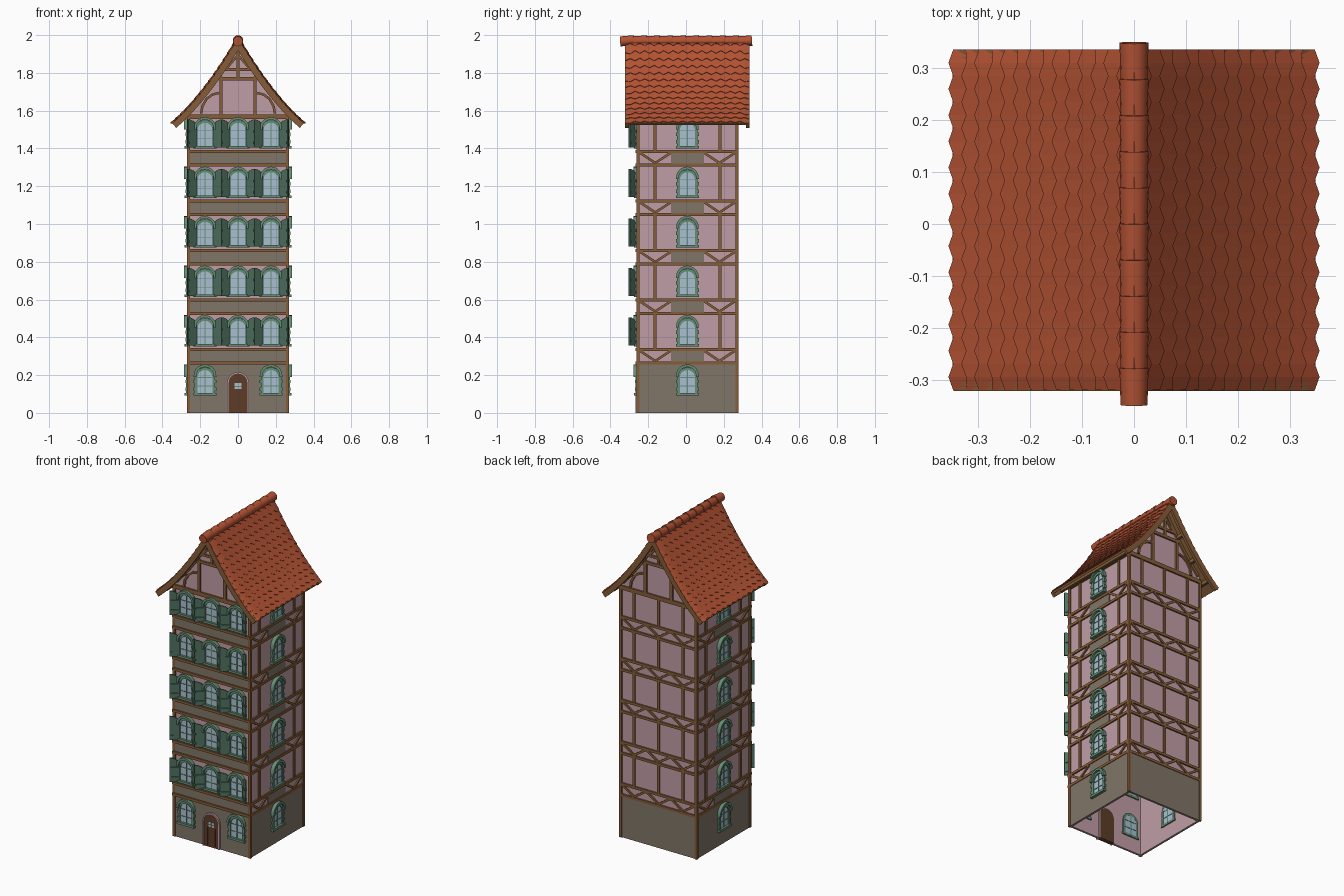
import bpy, bmesh
from math import sin, cos, pi, radians, sqrt
from mathutils import Matrix, Vector

if "Cube" in bpy.data.objects:
    bpy.data.objects.remove(bpy.data.objects["Cube"])

COLOURS = {
    "pink_plaster": (0.53, 0.34, 0.38), "grey_stone": (0.22, 0.18, 0.14),
    "timber": (0.24, 0.11, 0.04), "clay_tile": (0.45, 0.085, 0.033),
    "frame_green": (0.13, 0.27, 0.18), "shutter_green": (0.08, 0.17, 0.12),
    "pale_glass": (0.40, 0.53, 0.63), "door_brown": (0.11, 0.045, 0.02),
}
MATS = {}
for label, rgb in COLOURS.items():
    m = bpy.data.materials.new(label)
    m.use_nodes = True
    m.diffuse_color = (*rgb, 1)
    m.node_tree.nodes["Principled BSDF"].inputs["Base Color"].default_value = (*rgb, 1)
    MATS[label] = m

YC = 0.0075     # centre of the walls in depth
WALL = 0.26     # half width of the walls
STOREY = 0.262
parts = {}


def side(k):
    """Frame of one wall: 0 front, 1 left, 2 back, 3 right."""
    return Matrix.Translation((0, YC, 0)) @ Matrix.Rotation(k * pi / 2, 4, "Z")


def mesh(name):
    return parts.setdefault(name, bmesh.new())


def prism(name, pts, y0, y1, M=Matrix()):
    """Extrude an x-z outline from y0 to y1."""
    bm = mesh(name)
    a, b = [[bm.verts.new(M @ Vector((x, y, z))) for x, z in pts] for y in (y0, y1)]
    bm.faces.new(a)
    bm.faces.new(b[::-1])
    for i in range(len(pts)):
        j = (i + 1) % len(pts)
        bm.faces.new((a[j], a[i], b[i], b[j]))


def box(name, x0, x1, z0, z1, y0, y1, M=Matrix()):
    prism(name, [(x0, z0), (x1, z0), (x1, z1), (x0, z1)], y0, y1, M)


def beam(name, a, b, w, y0, y1, M):
    """Straight timber between two x-z points."""
    a, b = Vector(a), Vector(b)
    d = (b - a).normalized() * w / 2
    n = Vector((-d.y, d.x))
    prism(name, [a + n, a - n, b - n, b + n], y0, y1, M)


def arc(cx, cz, r, n=10):
    return [(cx + r * cos(pi * i / n), cz + r * sin(pi * i / n)) for i in range(n + 1)]


def arch(cx, z0, spring, r):
    return [(cx - r, z0), (cx + r, z0)] + arc(cx, spring, r)


def arch_ring(name, cx, z0, spring, r0, r1, y0, y1, M):
    pts = [(cx + r1, z0)] + arc(cx, spring, r1) + [(cx - r1, z0), (cx - r0, z0)]
    pts += arc(cx, spring, r0)[::-1] + [(cx + r0, z0)]
    prism(name, pts, y0, y1, M)


def roof_pt(x, off):
    """Point on the flared roof line, offset from the tile surface."""
    s = -1.74 + 2.5 * x
    L, t = sqrt(1 + s * s), x / 0.35
    return (x - off * s / L * t, 1.995 - 1.74 * x + 1.25 * x * x + off * (t / L + L * (1 - t)))


def roof_strip(name, off0, off1, y0, y1, x_end=0.352, M=Matrix()):
    xs = [x_end * i / 10 for i in range(11)]
    half = [roof_pt(x, off0) for x in xs] + [roof_pt(x, off1) for x in xs[::-1]]
    for sx in (1, -1):
        prism(name, [(sx * x, z) for x, z in half], y0, y1, M)


# Hollow walls with gables, open underneath
top = [(WALL * i / 6, roof_pt(WALL * i / 6, -0.02)[1]) for i in range(7)]
outline = [(-WALL, 0), (WALL, 0)] + top[::-1] + [(-x, z) for x, z in top[1:]]
prism("walls", outline, -WALL, WALL, side(0))
bm = mesh("walls")
bmesh.ops.delete(bm, geom=[f for f in bm.faces if all(v.co.z < 0.01 for v in f.verts)],
                 context="FACES_ONLY")


# Arched window with hood, frame, sill and glazing bars
def window(cx, z, M):
    spring = z + 0.09
    prism("window_glass", arch(cx, z, spring, 0.045), -0.268, -0.245, M)
    arch_ring("window_frames", cx, z, spring, 0.040, 0.054, -0.275, -0.244, M)
    arch_ring("window_hoods", cx, spring + 0.004, spring + 0.01, 0.046, 0.06, -0.286, -0.262, M)
    box("window_frames", cx - 0.06, cx + 0.06, z - 0.006, z + 0.008, -0.282, -0.244, M)
    box("window_frames", cx - 0.003, cx + 0.003, z, spring + 0.042, -0.271, -0.243, M)
    for h in (0.045, 0.09):
        box("window_frames", cx - 0.042, cx + 0.042, z + h - 0.002, z + h + 0.002, -0.271, -0.243, M)
    for sx in (-1, 1):
        for h in (0.02, 0.06):
            box("window_frames", cx + sx * 0.053 - 0.007, cx + sx * 0.053 + 0.007,
                z + h, z + h + 0.018, -0.277, -0.262, M)


# Pair of half-open shutters with battens
def shutters(cx, z, M):
    w, h = 0.058, 0.15
    curve = [(w - w * sin(pi / 2 * i / 5), h - 0.05 + 0.05 * cos(pi / 2 * i / 5)) for i in range(6)]
    for sx in (-1, 1):
        H = M @ Matrix.Translation((cx + sx * 0.045, -0.272, z)) @ Matrix.Rotation(-sx * radians(38), 4, "Z")
        prism("shutters", [(sx * x, y) for x, y in [(0, 0), (w, 0)] + curve], -0.004, 0.004, H)
        for b in (0.02, 0.08):
            box("shutters", sx * 0.006, sx * (w - 0.006), b, b + 0.012, -0.008, 0.008, H)


for k in range(4):
    M = side(k)
    # Stone ground storey, corner posts and eaves beam
    box("ground_storey", -0.264, 0.264, 0, 0.26, -0.265, -0.259, M)
    box("corner_posts", 0.254, 0.27, 0, 1.575, -0.27, -0.254, M)
    box("eaves_beams", -0.262, 0.262, 1.555, 1.58, -0.27, -0.255, M)
    for n in range(5):
        z = 0.265 + STOREY * n
        out = -0.276 if k == 0 else -0.269
        for h in (0, 0.07):
            box("floor_beams", -0.27, 0.27, z + h - 0.008, z + h + 0.008, out, -0.255, M)
        # Stone panels and zigzag braces between the floor beams
        if k == 0:
            box("front_panels", -0.255, 0.255, z, z + 0.07, -0.267, -0.258, M)
        else:
            posts = (-0.17, 0, 0.17) if k == 2 else (-0.172, 0.172)
            for x in posts:
                box("wall_posts", x - 0.008, x + 0.008, z + 0.07, z + STOREY, -0.268, -0.255, M)
            vees = (-0.17, 0, 0.17) if k == 2 else (-0.17, 0.17)
            for c in vees:
                for sx in (-1, 1):
                    beam("wall_braces", (c, z + 0.01), (c + sx * 0.082, z + 0.064), 0.013, -0.268, -0.255, M)
            if k != 2:
                box("side_panels", -0.088, 0.088, z, z + 0.07, -0.264, -0.258, M)
        # Upper windows
        if k == 0:
            for cx in (-0.175, 0, 0.175):
                window(cx, z + 0.093, M)
                shutters(cx, z + 0.091, M)
        elif k != 2:
            window(0, z + 0.093, M)
    # Ground floor windows
    for cx in {0: (-0.175, 0.175), 2: ()}.get(k, (0,)):
        window(cx, 0.097, M)

    # Gable timbers
    if k in (0, 2):
        y = (-0.27, -0.255)
        roof_strip("gable_rafters", -0.019, -0.036, *y, 0.262, M)
        box("gable_timbers", -0.1, 0.1, 1.76, 1.778, *y, M)
        box("gable_timbers", -0.075, 0.075, 1.81, 1.825, *y, M)
        box("gable_timbers", -0.007, 0.007, 1.77, 1.93, *y, M)
        for sx in (-1, 1):
            box("gable_timbers", sx * 0.09 - 0.009, sx * 0.09 + 0.009, 1.58, 1.78, *y, M)
            beam("gable_timbers", (sx * 0.058, 1.825), (0, 1.895), 0.011, *y, M)
            bend = [(sx * (0.095 + 0.1 * sin(a)), 1.585 + 0.11 * cos(a)) for a in (0, 0.4, 0.8, 1.2, 1.57)]
            for a, b in zip(bend, bend[1:]):
                beam("gable_braces", a, b, 0.013, *y, M)

# Arched front door with surround, panes and planks
F = side(0)
prism("door", arch(0, 0, 0.158, 0.05), -0.271, -0.245, F)
arch_ring("door_surround", 0, 0, 0.158, 0.05, 0.058, -0.276, -0.246, F)
for x in (-0.026, 0, 0.026):
    box("door_planks", x - 0.002, x + 0.002, 0.01, 0.12, -0.274, -0.268, F)
for x in (-0.019, 0.001):
    for z in (0.126, 0.143):
        box("door_panes", x, x + 0.018, z, z + 0.014, -0.273, -0.268, F)

# Roof boards, barge boards and purlins
roof_strip("roof_boards", -0.004, -0.018, -0.31, 0.322)
roof_strip("barge_boards", -0.006, -0.038, -0.322, -0.302)
roof_strip("barge_boards", -0.006, -0.038, 0.318, 0.335)
for x in (0.1, 0.2, 0.3):
    px, pz = roof_pt(x, -0.026)
    for sx in (-1, 1):
        box("purlins", sx * px - 0.008, sx * px + 0.008, pz - 0.012, pz + 0.01, -0.31, 0.322)

# Overlapping tile courses with scalloped lower edges
bm = mesh("roof_tiles")
COURSES, STEPS = 14, 26
for sx in (-1, 1):
    for c in range(COURSES):
        rows = []
        for lower in (0, 1):
            row = []
            for j in range(STEPS + 1):
                edge = min(j, STEPS - j)
                drop = 0.012 if edge == 0 else 0.003 if edge == 1 else 0
                scallop = 0.009 if (j + c + COURSES) % 2 == 0 and edge else 0
                x = 0.346 * (c + lower) / COURSES + lower * scallop
                px, pz = roof_pt(x, 0.004 * lower)
                row.append(bm.verts.new((sx * px, -0.32 + 0.656 * j / STEPS, pz - drop)))
            rows.append(row)
        a, b = rows
        for j in range(STEPS):
            quad = (a[j], b[j], b[j + 1], a[j + 1])
            bm.faces.new(quad if sx > 0 else quad[::-1])

# Tilted ridge tiles
for i in range(10):
    M = Matrix.Translation((0, -0.313 + 0.0696 * i, 1.969)) @ Matrix.Rotation(radians(-86), 4, "X")
    bmesh.ops.create_cone(mesh("ridge_tiles"), cap_ends=True, segments=16,
                          radius1=0.026, radius2=0.028, depth=0.072, matrix=M)

# Colour of each part; anything unlisted is timber
PAINT = {"walls": "pink_plaster", "door_surround": "pink_plaster", "ground_storey": "grey_stone",
         "front_panels": "grey_stone", "side_panels": "grey_stone", "roof_tiles": "clay_tile",
         "ridge_tiles": "clay_tile", "window_frames": "frame_green", "window_hoods": "frame_green",
         "shutters": "shutter_green", "window_glass": "pale_glass", "door_panes": "pale_glass",
         "door": "door_brown", "door_planks": "door_brown"}
for name, bm in parts.items():
    if name != "roof_tiles":
        bmesh.ops.recalc_face_normals(bm, faces=bm.faces)
    me = bpy.data.meshes.new(name)
    bm.to_mesh(me)
    bm.free()
    me.materials.append(MATS[PAINT.get(name, "timber")])
    ob = bpy.data.objects.new(name, me)
    bpy.context.collection.objects.link(ob)
    if name in ("walls", "roof_tiles"):
        thick = ob.modifiers.new("thickness", "SOLIDIFY")
        thick.thickness = 0.012 if name == "walls" else 0.004
        thick.offset = -1
    if name in ("ridge_tiles", "window_hoods"):
        bpy.ops.object.select_all(action="DESELECT")
        ob.select_set(True)
        bpy.context.view_layer.objects.active = ob
        bpy.ops.object.shade_smooth_by_angle(angle=radians(35))
